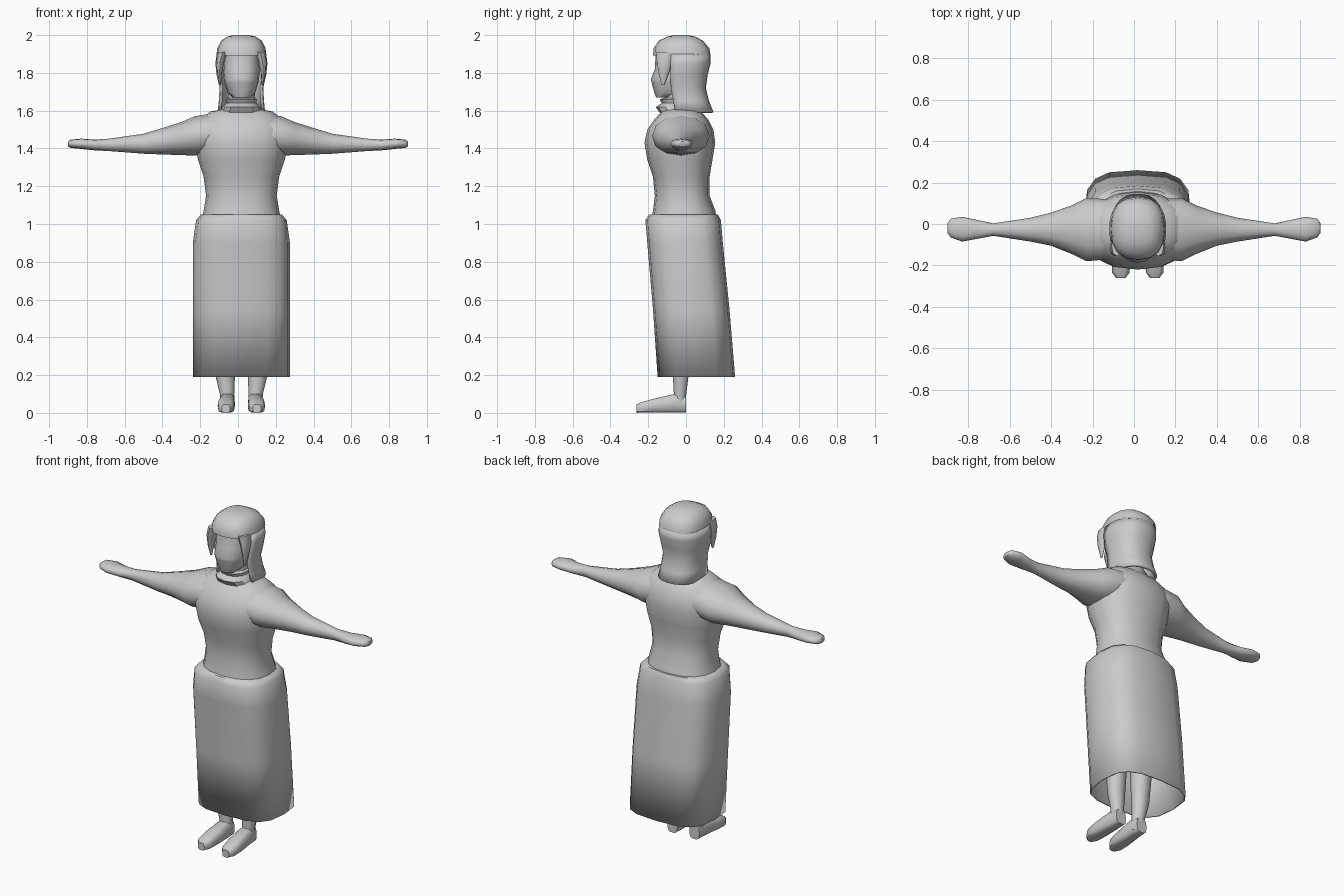
import bpy
import bmesh
from math import cos, sin, radians, copysign

cube = bpy.data.objects.get("Cube")
if cube:
    bpy.data.objects.remove(cube, do_unlink=True)

grey = bpy.data.materials.new("plain grey")
grey.use_nodes = True
colour = (0.6, 0.6, 0.6, 1)
grey.diffuse_color = colour
grey.node_tree.nodes["Principled BSDF"].inputs["Base Color"].default_value = colour

BODY_X = 0.018


def oval(low_a, high_a, low_b, high_b, sides, power, start=0, sweep=360):
    """Points of a rounded-square outline filling the given extents."""
    closed = sweep == 360
    count = sides if closed else sides + 1
    points = []
    for i in range(count):
        angle = radians(start + sweep * i / sides)
        c, s = cos(angle), sin(angle)
        a = copysign(abs(c) ** power, c) / 2
        b = copysign(abs(s) ** power, s) / 2
        points.append(((low_a + high_a) / 2 + a * (high_a - low_a),
                       (low_b + high_b) / 2 + b * (high_b - low_b)))
    return points


def level(z, half, front, back, x=BODY_X, sides=16, power=0.85, **arc):
    """Horizontal cross-section."""
    return [(a, b, z) for a, b in oval(x - half, x + half, front, back, sides, power, **arc)]


def arm_slice(side, x, front, back, bottom, top):
    """Cross-section facing along the arm."""
    return [(side * x, a, b) for a, b in oval(front, back, bottom, top, sides=12, power=0.95)]


def foot_slice(x, y, half, top):
    """Cross-section facing along the foot."""
    return [(a, y, b) for a, b in oval(x - half, x + half, 0, top, sides=10, power=0.6)]


def loft(name, rings, closed=True, cap_start=True, cap_end=True, thickness=0, sharp=50):
    """Skin a row of cross-sections into one smooth-shaded part."""
    bm = bmesh.new()
    rows = [[bm.verts.new(p) for p in ring] for ring in rings]
    count = len(rows[0])
    for lower, upper in zip(rows, rows[1:]):
        for i in range(count if closed else count - 1):
            j = (i + 1) % count
            bm.faces.new((lower[i], lower[j], upper[j], upper[i]))
    if cap_start:
        bm.faces.new(rows[0][::-1])
    if cap_end:
        bm.faces.new(rows[-1])
    if cap_start and cap_end:
        bmesh.ops.recalc_face_normals(bm, faces=bm.faces)
    mesh = bpy.data.meshes.new(name)
    bm.to_mesh(mesh)
    bm.free()
    mesh.materials.append(grey)
    obj = bpy.data.objects.new(name, mesh)
    bpy.context.collection.objects.link(obj)
    bpy.ops.object.select_all(action="DESELECT")
    obj.select_set(True)
    bpy.context.view_layer.objects.active = obj
    bpy.ops.object.shade_smooth_by_angle(angle=radians(sharp))
    if thickness:
        shell = obj.modifiers.new("cloth thickness", "SOLIDIFY")
        shell.thickness = thickness
        shell.offset = -1
    return obj


# Long skirt, open at the hem
loft("skirt", [
    level(z=.19, half=.257, front=-.15, back=.26, power=.65),
    level(z=.55, half=.257, front=-.175, back=.23, power=.65),
    level(z=.9, half=.257, front=-.205, back=.195, power=.68),
    level(z=1.02, half=.24, front=-.215, back=.185, power=.7),
    level(z=1.05, half=.215, front=-.195, back=.17, power=.75),
], cap_start=False, thickness=.008)

# Bodice from hips to the base of the neck
loft("torso", [
    level(z=.98, half=.22, front=-.19, back=.17),
    level(z=1.07, half=.2, front=-.175, back=.155),
    level(z=1.15, half=.187, front=-.165, back=.125),
    level(z=1.25, half=.2, front=-.175, back=.125),
    level(z=1.34, half=.23, front=-.205, back=.14),
    level(z=1.43, half=.245, front=-.22, back=.155),
    level(z=1.5, half=.245, front=-.205, back=.145),
    level(z=1.55, half=.225, front=-.17, back=.12),
    level(z=1.595, half=.165, front=-.13, back=.08),
    level(z=1.61, half=.09, front=-.11, back=.05),
])

# Sleeved arms with flat mitten hands, held straight out
for name, side in (("left", 1), ("right", -1)):
    loft(name + "_arm", [
        arm_slice(side, x=.12, front=-.17, back=.12, bottom=1.37, top=1.59),
        arm_slice(side, x=.23, front=-.18, back=.125, bottom=1.362, top=1.57),
        arm_slice(side, x=.3, front=-.145, back=.09, bottom=1.365, top=1.54),
        arm_slice(side, x=.4, front=-.105, back=.055, bottom=1.368, top=1.508),
        arm_slice(side, x=.5, front=-.085, back=.03, bottom=1.372, top=1.478),
        arm_slice(side, x=.68, front=-.057, back=.003, bottom=1.386, top=1.452),
        arm_slice(side, x=.76, front=-.072, back=.02, bottom=1.39, top=1.447),
        arm_slice(side, x=.83, front=-.085, back=.035, bottom=1.397, top=1.452),
        arm_slice(side, x=.885, front=-.065, back=.025, bottom=1.403, top=1.447),
        arm_slice(side, x=.9, front=-.045, back=.005, bottom=1.41, top=1.437),
    ])

# Legs and feet
for name, side in (("left", 1), ("right", -1)):
    def leg_level(z, offset, half, front, back):
        return level(z, half, front, back, x=BODY_X + side * offset, sides=10, power=1)

    loft(name + "_leg", [
        leg_level(z=.02, offset=.072, half=.036, front=-.07, back=0),
        leg_level(z=.1, offset=.076, half=.038, front=-.066, back=.003),
        leg_level(z=.2, offset=.086, half=.052, front=-.072, back=.016),
        leg_level(z=.45, offset=.09, half=.065, front=-.09, back=.04),
        leg_level(z=.95, offset=.1, half=.09, front=-.13, back=.09),
    ])
    middle = BODY_X + side * .074
    loft(name + "_foot", [
        foot_slice(x=middle, y=0, half=.034, top=.09),
        foot_slice(x=middle, y=-.06, half=.04, top=.102),
        foot_slice(x=middle + side * .006, y=-.17, half=.046, top=.076),
        foot_slice(x=middle + side * .008, y=-.235, half=.042, top=.058),
        foot_slice(x=middle + side * .008, y=-.262, half=.022, top=.046),
    ])

# Neck and folded collar
loft("neck", [
    level(z=1.56, half=.08, front=-.12, back=.06, sides=12),
    level(z=1.74, half=.068, front=-.11, back=.05, sides=12),
])
loft("collar", [
    level(z=1.59, half=.115, front=-.14, back=.08, sides=12),
    level(z=1.62, half=.1, front=-.16, back=.07, sides=12),
    level(z=1.64, half=.078, front=-.128, back=.06, sides=12),
    level(z=1.66, half=.082, front=-.14, back=.06, sides=12),
    level(z=1.668, half=.07, front=-.12, back=.05, sides=12),
], sharp=35)

# Face and skull under the hair
loft("face", [
    level(z=1.67, half=.045, front=-.158, back=-.06),
    level(z=1.695, half=.073, front=-.168, back=.02),
    level(z=1.75, half=.09, front=-.182, back=.06),
    level(z=1.765, half=.093, front=-.187, back=.07),
    level(z=1.82, half=.098, front=-.165, back=.09),
    level(z=1.92, half=.1, front=-.16, back=.1),
])

# Hair: crown with a straight fringe, and a curtain hanging behind
loft("hair_crown", [
    level(z=1.893, half=.132, front=-.174, back=.13, power=.8),
    level(z=1.93, half=.128, front=-.172, back=.124, power=.8),
    level(z=1.97, half=.108, front=-.145, back=.09, power=.8),
    level(z=1.992, half=.075, front=-.1, back=.05),
    level(z=2, half=.04, front=-.06, back=.01),
])


def curtain_level(z, half, front, back):
    return level(z, half, front, back, power=.85, start=-18, sweep=216)


loft("hair_curtain", [
    curtain_level(z=1.592, half=.126, front=-.15, back=.146),
    curtain_level(z=1.65, half=.12, front=-.155, back=.122),
    curtain_level(z=1.72, half=.116, front=-.165, back=.105),
    curtain_level(z=1.79, half=.132, front=-.175, back=.115),
    curtain_level(z=1.85, half=.138, front=-.18, back=.13),
    curtain_level(z=1.9, half=.132, front=-.175, back=.13),
], closed=False, cap_start=False, cap_end=False, thickness=.014)

# Pointed locks beside the cheeks
for name, side in (("left", 1), ("right", -1)):
    def lock_level(z, offset, half, front, back):
        return level(z, half, front, back, x=BODY_X + side * offset, sides=8)

    loft(name + "_lock", [
        lock_level(z=1.735, offset=.112, half=.004, front=-.13, back=-.115),
        lock_level(z=1.8, offset=.116, half=.013, front=-.145, back=-.09),
        lock_level(z=1.86, offset=.112, half=.022, front=-.155, back=-.07),
        lock_level(z=1.91, offset=.1, half=.026, front=-.155, back=-.05),
    ])
